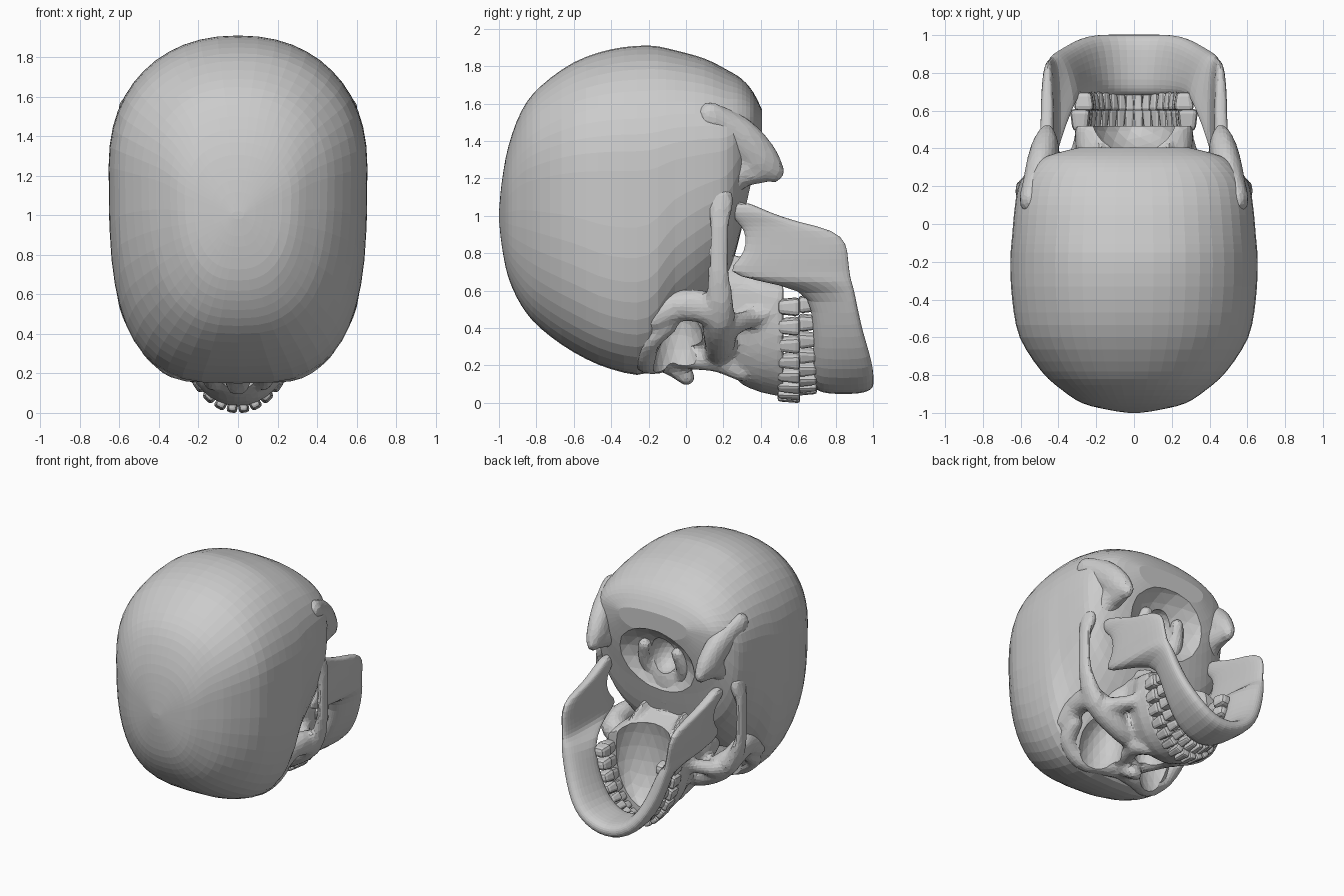
import bpy, bmesh, math
from mathutils import Vector, Matrix

if "Cube" in bpy.data.objects:
    bpy.data.objects.remove(bpy.data.objects["Cube"])

bone = bpy.data.materials.new("bone_grey")
bone.use_nodes = True
GREY = (0.6, 0.6, 0.6, 1)
bone.diffuse_color = GREY
for node in bone.node_tree.nodes:
    if node.type == 'BSDF_PRINCIPLED':
        node.inputs["Base Color"].default_value = GREY
        node.inputs["Roughness"].default_value = 0.7


def finish(bm, name):
    bmesh.ops.recalc_face_normals(bm, faces=bm.faces[:])
    me = bpy.data.meshes.new(name)
    bm.to_mesh(me)
    bm.free()
    me.materials.append(bone)
    ob = bpy.data.objects.new(name, me)
    bpy.context.scene.collection.objects.link(ob)
    return ob


def bake(ob):
    """Turn the modified shape into the object's own mesh."""
    dg = bpy.context.evaluated_depsgraph_get()
    dg.update()
    me = bpy.data.meshes.new_from_object(ob.evaluated_get(dg))
    ob.modifiers.clear()
    ob.data = me
    me.materials.clear()
    me.materials.append(bone)
    for p in me.polygons:
        p.material_index = 0


def curve_through(rows, steps):
    """Catmull-Rom interpolation of tuples."""
    out = []
    for i in range(len(rows) - 1):
        a, b, c, d = (rows[min(max(i + k, 0), len(rows) - 1)] for k in (-1, 0, 1, 2))
        for s in range(steps):
            t = s / steps
            out.append(tuple(q + t * (r - p) / 2 + t * t * (p - 2.5 * q + 2 * r - s4 / 2)
                             + t ** 3 * (1.5 * (q - r) + (s4 - p) / 2)
                             for p, q, r, s4 in zip(a, b, c, d)))
    return out + [rows[-1]]


def bridge(bm, rings):
    n = len(rings[0])
    for r, s in zip(rings, rings[1:]):
        for i in range(n):
            j = (i + 1) % n
            bm.faces.new((r[i], r[j], s[j], s[i]))
    bm.faces.new(rings[0])
    bm.faces.new(rings[-1])


def power(v, e):
    return math.copysign(abs(v) ** (2 / e), v)


def loft(bm, sections, n, high_e):
    """Rings across y: y, half width, lowest, widest, highest z, lower squareness."""
    rings = []
    for y, w, lo, mid, hi, low_e in sections:
        ring = []
        for i in range(n):
            a = math.tau * i / n
            s = math.sin(a)
            e = high_e if s > 0 else low_e
            ring.append(bm.verts.new((w * power(math.cos(a), e), y,
                                      mid + (hi - mid if s > 0 else mid - lo) * power(s, e))))
        rings.append(ring)
    bridge(bm, rings)


def ball(bm, pos, size, tilt=0, detail=2):
    m = Matrix.Translation(pos) @ Matrix.Rotation(tilt, 4, 'Y') @ Matrix.Diagonal((*size, 1))
    bmesh.ops.create_icosphere(bm, subdivisions=detail, radius=1, matrix=m)


def bar(bm, points, flat=1.0):
    """Rounded bar on both sides; each point is x, y, z, radius."""
    for x, y, z, r in curve_through(points, 9):
        for side in (1, -1):
            ball(bm, (side * x, y, z), (r * flat, r, r))


# Braincase
bm = bmesh.new()
sections = [(-1, .03, .98, 1.02, 2.4), (-.985, .13, .84, 1.18, 2.4), (-.95, .27, .67, 1.37, 2.5),
            (-.88, .38, .52, 1.56, 2.6), (-.78, .49, .40, 1.69, 2.7), (-.6, .605, .27, 1.82, 2.9),
            (-.4, .645, .18, 1.89, 3.2), (-.2, .655, .16, 1.91, 3.1), (-.06, .645, .34, 1.885, 2.7),
            (.1, .63, .5, 1.84, 2.5), (.22, .605, .66, 1.78, 2.5), (.3, .54, .94, 1.73, 2.5),
            (.36, .46, 1.17, 1.66, 2.5), (.405, .29, 1.39, 1.57, 2.4)]
loft(bm, [(y, w, lo, lo + (hi - lo) * .62, hi, e) for y, w, lo, hi, e in curve_through(sections, 3)],
     48, 2.2)
braincase = finish(bm, "braincase")

# Facial bones, merged into one surface
bm = bmesh.new()
loft(bm, [(.08, .22, .24, .5, .78, 2.1), (.14, .25, .19, .5, .78, 2.1),
          (.24, .27, .145, .5, .75, 2.1), (.32, .28, .085, .5, .72, 2.1),
          (.4, .31, .055, .5, .69, 2.1), (.52, .315, .03, .5, .66, 2.1)], 40, 4)  # upper jaw
ball(bm, (0, .1, .55), (.34, .22, .27), detail=3)                              # inner face core
ball(bm, (0, -.03, .38), (.13, .2, .2), detail=3)                              # wall between eyes
ball(bm, (0, .17, .95), (.2, .12, .25), detail=3)                              # skull base
bar(bm, [(.46, -.1, .42, .06), (.43, -.2, .33, .065), (.3, -.22, .235, .07),
         (.13, -.16, .22, .07), (0, -.16, .23, .06)])                          # brow ridge
bar(bm, [(.0, -.16, .23, .06), (.02, -.08, .2, .055), (.015, .005, .135, .045)])  # nose bridge
bar(bm, [(.07, -.1, .25, .055), (.1, .04, .23, .055), (.135, .17, .22, .06),
         (.13, .3, .16, .05)])                                                 # nose side
bar(bm, [(.12, .15, .26, .06), (.26, .18, .3, .08), (.4, .18, .39, .095),
         (.48, .17, .46, .09)])                                                # cheekbone
bar(bm, [(.51, .14, .5, .09), (.5, .05, .52, .09), (.49, -.05, .515, .085),
         (.49, -.17, .46, .08)], 0.8)                                          # orbit outer post
bar(bm, [(.515, .18, .46, .085), (.565, .18, .56, .075), (.595, .175, .7, .06),
         (.6, .175, .85, .055), (.595, .18, .98, .06), (.57, .18, 1.08, .08)], 0.55)  # cheek arch
bar(bm, [(.42, .25, .42, .06), (.31, .35, .45, .05), (.28, .44, .48, .04)])    # cheek buttress
bar(bm, [(.17, .12, .76, .06), (.17, .28, .74, .05), (.18, .4, .69, .035)], 0.6)  # palate wings
bar(bm, [(.55, .13, 1.53, .08), (.515, .22, 1.47, .1), (.49, .31, 1.4, .11),
         (.47, .4, 1.3, .1), (.46, .47, 1.235, .06)], 0.75)                    # ear process
bar(bm, [(.49, .17, 1.14, .09), (.46, .28, 1.24, .1), (.46, .4, 1.25, .08)], 0.8)  # ear process root
bar(bm, [(.13, .22, 1.0, .05), (.16, .25, 1.12, .06), (.14, .3, 1.25, .05)])   # neck joints
facial_bones = finish(bm, "facial_bones")
mod = facial_bones.modifiers.new("merge", 'REMESH')
mod.mode = 'VOXEL'
mod.voxel_size = 0.02
mod = facial_bones.modifiers.new("soften", 'SMOOTH')
mod.iterations = 4
mod = facial_bones.modifiers.new("facet", 'DECIMATE')
mod.ratio = 0.3
bake(facial_bones)


# Hollows: eye sockets, nose opening, palate, underside, spinal opening
def hollow(name, pos, size, targets, tilt=0):
    cut = bmesh.new()
    ball(cut, pos, size, tilt, 3)
    cutter = finish(cut, name)
    cutter.hide_render = True
    for ob in targets:
        mod = ob.modifiers.new(name, 'BOOLEAN')
        mod.operation = 'DIFFERENCE'
        mod.solver = 'EXACT'
        mod.object = cutter
    return cutter


both = (braincase, facial_bones)
cutters = [hollow("nose_hollow", (0, .175, .2), (.1, .125, .2), both),
           hollow("palate_hollow", (0, .54, .5), (.235, .19, .4), (facial_bones,)),
           hollow("underside_hollow", (0, .5, 1.13), (.4, .26, .33), (braincase,)),
           hollow("spine_hollow", (0, .27, 1.19), (.11, .14, .14), both)]
for s in (1, -1):
    cutters.append(hollow("eye_hollow", (s * .275, -.04, .25), (.165, .14, .31), both, -.3 * s))
for ob in both:
    bake(ob)
for cutter in cutters:
    bpy.data.objects.remove(cutter)

# Lower jaw: upright columns from hinge to chin, mirrored
# x, z, upper edge y, lower edge y, half thickness
half = [(.47, 1.075, .24, .33, .03), (.47, 1.02, .23, .44, .04), (.46, .965, .27, .6, .035),
        (.46, .925, .31, .8, .035), (.455, .85, .32, .865, .035), (.45, .77, .29, .87, .035),
        (.44, .70, .2, .88, .035), (.435, .655, .36, .885, .04), (.42, .61, .63, .90, .05),
        (.39, .5, .67, .92, .055), (.34, .37, .68, .95, .055), (.28, .26, .68, .985, .055),
        (.2, .17, .68, 1.005, .055), (.1, .115, .68, 1.005, .06)]
path = half + [(0, .1, .68, 1.005, .06)] + [(-c[0], *c[1:]) for c in reversed(half)]
bm = bmesh.new()
rings = []
for i, (x, z, top, bottom, thick) in enumerate(path):
    a, b = path[max(i - 1, 0)], path[min(i + 1, len(path) - 1)]
    across = Vector((a[1] - b[1], 0, b[0] - a[0])).normalized()
    lean = 0.2 if z < .63 else 0
    ring = []
    for k in range(16):
        ang = math.tau * k / 16
        c = power(math.cos(ang), 3)
        p = Vector((x * (1 - lean * (1 + c) / 2), (top + bottom) / 2 - c * (bottom - top) / 2, z))
        ring.append(bm.verts.new(p + across * thick * power(math.sin(ang), 2.5)))
    rings.append(ring)
bridge(bm, rings)
lower_jaw = finish(bm, "lower_jaw")
mod = lower_jaw.modifiers.new("round", 'SUBSURF')
mod.levels = mod.render_levels = 1
bake(lower_jaw)


# Teeth: rounded blocks around the arch, narrowing toward the root
def teeth(name, y, height, width, front, depth, root):
    bm = bmesh.new()
    count = 16
    for i in range(count):
        t = math.radians(-84 + 168 * i / (count - 1))
        run = Vector((width * math.cos(t), 0, depth * math.sin(t)))
        pos = Vector((width * math.sin(t), y, front + depth * (1 - math.cos(t))))
        size = (run.length * .19, height, .06 + .05 * abs(math.sin(t)))
        verts = bmesh.ops.create_cube(bm, size=1)["verts"]
        for v in verts:
            if v.co.y * root > 0:
                v.co.x *= .75
                v.co.z *= .75
        m = (Matrix.Translation(pos) @ Matrix.Rotation(-math.atan2(run.z, run.x), 4, 'Y')
             @ Matrix.Diagonal((*size, 1)))
        bmesh.ops.transform(bm, matrix=m, verts=verts)
        edges = list({e for v in verts for e in v.link_edges})
        bmesh.ops.bevel(bm, geom=edges, offset=min(size) * .25, segments=2,
                        profile=.5, affect='EDGES')
    return finish(bm, name)


teeth("upper_teeth", .55, .12, .285, .03, .54, -1)
teeth("lower_teeth", .65, .1, .265, .07, .51, 1)
